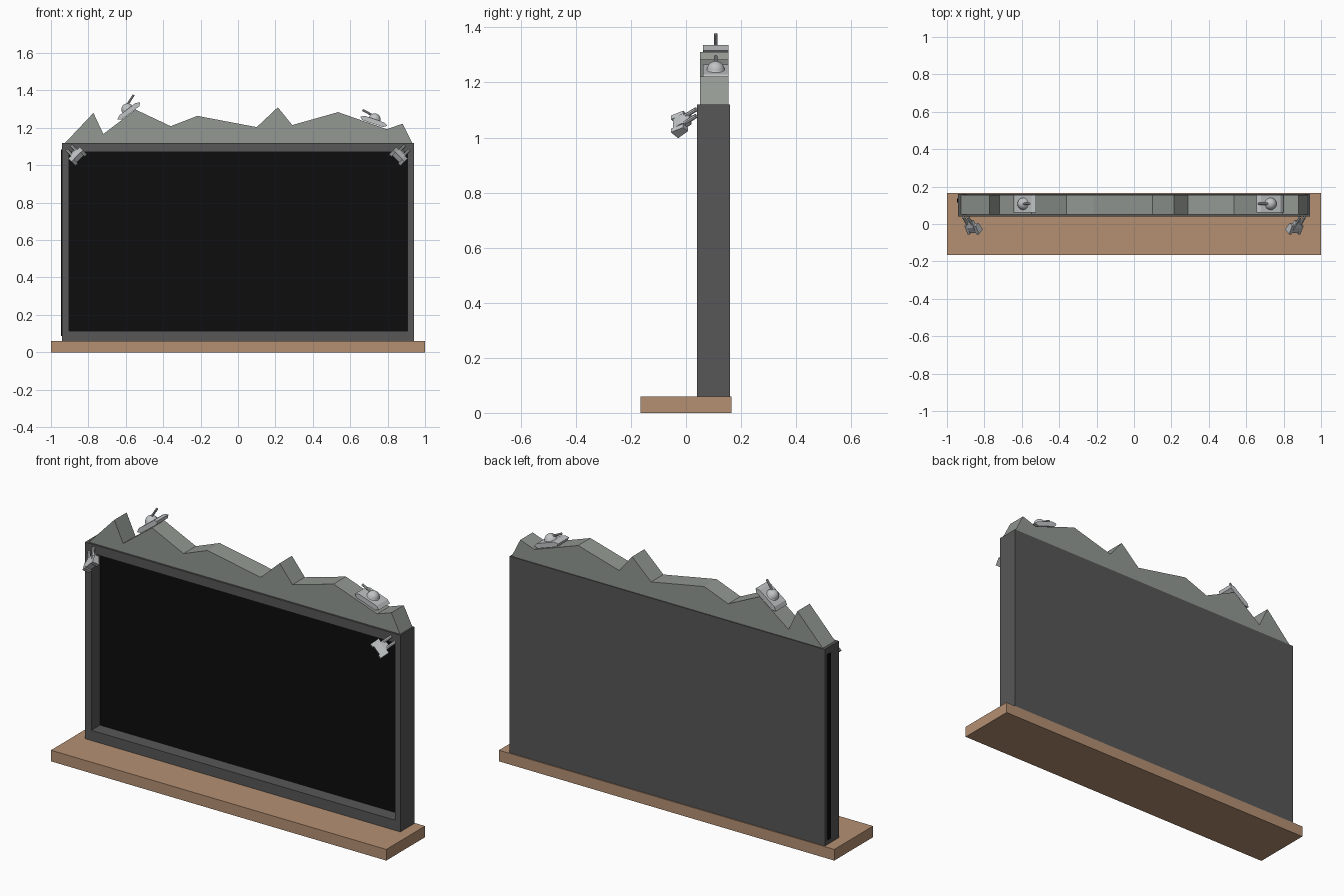
import bpy, bmesh, math
from mathutils import Matrix, Vector

if "Cube" in bpy.data.objects:
    bpy.data.objects.remove(bpy.data.objects["Cube"])


def material(name, rgb):
    m = bpy.data.materials.new(name)
    m.diffuse_color = (*rgb, 1)
    m.use_nodes = True
    m.node_tree.nodes["Principled BSDF"].inputs["Base Color"].default_value = m.diffuse_color
    return m


WOOD = material("brown wood", (0.46, 0.28, 0.17))
DARK = material("dark grey", (0.095, 0.095, 0.095))
BLACK = material("black", (0.004, 0.004, 0.004))
ROCK = material("rock grey", (0.29, 0.315, 0.29))
METAL = material("light metal", (0.53, 0.55, 0.56))


def finish(name, bm, mat, matrix=None):
    bmesh.ops.recalc_face_normals(bm, faces=bm.faces)
    if matrix is not None:
        bm.transform(matrix)
        if matrix.determinant() < 0:
            bmesh.ops.reverse_faces(bm, faces=bm.faces)
    me = bpy.data.meshes.new(name)
    bm.to_mesh(me)
    bm.free()
    ob = bpy.data.objects.new(name, me)
    bpy.context.collection.objects.link(ob)
    if mat:
        me.materials.append(mat)
    return ob


def box(name, lo, hi, mat):
    bm = bmesh.new()
    lo, hi = Vector(lo), Vector(hi)
    bmesh.ops.create_cube(bm, size=1, matrix=Matrix.Translation((lo + hi) / 2)
                          @ Matrix.Diagonal((*(hi - lo), 1)))
    return finish(name, bm, mat)


def add_profile(bm, pts, y0, y1):
    """Extrude an x/z outline along y."""
    f = bm.faces.new([bm.verts.new((x, y0, z)) for x, z in pts])
    r = bmesh.ops.extrude_face_region(bm, geom=[f])
    vs = [v for v in r["geom"] if isinstance(v, bmesh.types.BMVert)]
    bmesh.ops.translate(bm, verts=vs, vec=(0, y1 - y0, 0))


def add_rod(bm, a, b, r):
    a, b = Vector(a), Vector(b)
    m = Matrix.Translation((a + b) / 2) @ (b - a).to_track_quat('Z', 'Y').to_matrix().to_4x4()
    bmesh.ops.create_cone(bm, cap_ends=True, segments=8, radius1=r, radius2=r,
                          depth=(b - a).length, matrix=m)


def cut(ob, lo, hi, name):
    c = box(name, lo, hi, None)
    c.hide_render = True
    c.hide_viewport = False
    c.display_type = 'WIRE'
    mod = ob.modifiers.new(name, 'BOOLEAN')
    mod.object = c
    mod.operation = 'DIFFERENCE'
    mod.solver = 'EXACT'


# Base and picture frame with a window and a side slot
box("base", (-1, -0.165, 0), (1, 0.165, 0.06), WOOD)
frame = box("frame", (-0.94, 0.04, 0.06), (0.94, 0.16, 1.12), DARK)
cut(frame, (-0.903, 0, 0.115), (0.907, 0.118, 1.07), "window_cutter")
cut(frame, (-1, 0.113, 0.083), (0.92, 0.14, 1.087), "slot_cutter")
box("insert_panel", (-0.946, 0.115, 0.086), (0.918, 0.137, 1.084), BLACK)

# Mountain ridge on top of the frame
ridge = [(-0.925, 1.119), (-0.773, 1.28), (-0.72, 1.167), (-0.548, 1.298), (-0.36, 1.209),
         (-0.217, 1.264), (0.1, 1.204), (0.213, 1.31), (0.29, 1.215), (0.535, 1.284),
         (0.795, 1.193), (0.88, 1.222), (0.932, 1.119)]
bm = bmesh.new()
add_profile(bm, ridge, 0.05, 0.155)
finish("mountain_ridge", bm, ROCK)


# Small tanks on the slopes
def tank(name, x, z, tilt, flip, lift):
    bm = bmesh.new()
    hull = [(-0.055, 0), (0.062, 0), (0.076, 0.014), (0.055, 0.026), (-0.055, 0.026), (-0.076, 0.014)]
    add_profile(bm, hull, -0.047, 0.047)
    m = Matrix.Translation((x, 0.108, z)) @ Matrix.Diagonal((flip, 1, 1, 1)) \
        @ Matrix.Rotation(-math.radians(tilt), 4, 'Y')
    finish(name + "_hull", bm, METAL, m)
    bm = bmesh.new()
    bmesh.ops.create_uvsphere(bm, u_segments=16, v_segments=10, radius=0.033)
    bmesh.ops.bisect_plane(bm, geom=bm.verts[:] + bm.edges[:] + bm.faces[:],
                           plane_co=(0, 0, 0), plane_no=(0, 0, -1), clear_outer=True)
    bmesh.ops.translate(bm, verts=bm.verts, vec=(0, 0, 0.024))
    dome = finish(name + "_turret", bm, METAL, m)
    for p in dome.data.polygons:
        p.use_smooth = True
    bm = bmesh.new()
    c, s = math.cos(math.radians(lift)), math.sin(math.radians(lift))
    add_rod(bm, (0.0, 0, 0.04), (0.078 * c, 0, 0.04 + 0.078 * s), 0.006)
    finish(name + "_barrel", bm, METAL, m)


tank("left_tank", -0.576, 1.279, 37, 1, 20)
tank("right_tank", 0.722, 1.222, 19, -1, 8)


# Small wedge craft clamped to the upper corners
def craft(name, side):
    f = Vector((0.04, 0.065, 0.04)).normalized()
    w = Vector((0.07, 0, -0.07))
    w = (w - f * w.dot(f)).normalized()
    u = w.cross(f)
    m = Matrix((f, w, u)).transposed().to_4x4()
    m.translation = Vector((0.868, -0.01, 1.058))
    m = Matrix.Diagonal((side, 1, 1, 1)) @ m
    body = [(-0.035, -0.016), (-0.035, 0.016), (0.0, 0.016), (0.03, 0.003), (0.03, -0.012)]
    bm = bmesh.new()
    add_profile(bm, body, -0.024, 0.024)
    finish(name + "_body", bm, METAL, m)
    bm = bmesh.new()
    for s in (-1, 1):
        y = sorted((s * 0.024, s * 0.043))
        add_profile(bm, [(-0.042, -0.02), (-0.042, 0.02), (0.008, 0.01), (0.008, -0.016)], *y)
    finish(name + "_pods", bm, METAL, m)
    bm = bmesh.new()
    for s in (-1, 1):
        add_rod(bm, (-0.01, s * 0.017, 0.004), (0.066, s * 0.017, 0.004), 0.008)
    finish(name + "_rods", bm, METAL, m)


craft("left_craft", -1)
craft("right_craft", 1)
